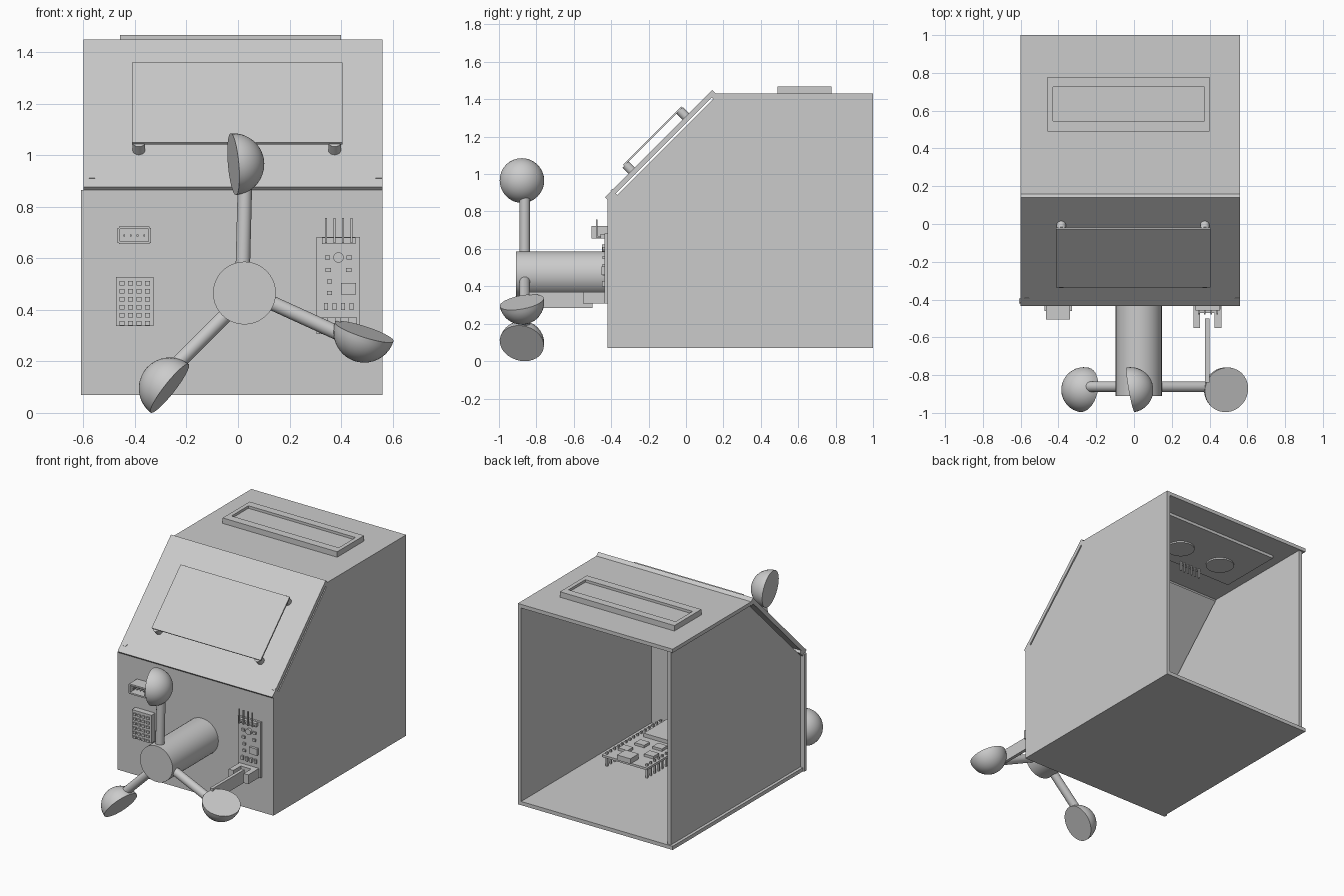
import bpy, bmesh, math
from mathutils import Vector

cube = bpy.data.objects.get("Cube")
if cube:
    bpy.data.objects.remove(cube, do_unlink=True)

GREY = (0.6, 0.6, 0.6, 1)
mat = bpy.data.materials.new("plain grey")
mat.use_nodes = True
mat.diffuse_color = GREY
mat.node_tree.nodes["Principled BSDF"].inputs["Base Color"].default_value = GREY


def finish(name, bm, smooth=False):
    bmesh.ops.recalc_face_normals(bm, faces=bm.faces[:])
    mesh = bpy.data.meshes.new(name)
    bm.to_mesh(mesh)
    bm.free()
    mesh.materials.append(mat)
    ob = bpy.data.objects.new(name, mesh)
    bpy.context.collection.objects.link(ob)
    if smooth:
        bpy.ops.object.select_all(action='DESELECT')
        ob.select_set(True)
        bpy.context.view_layer.objects.active = ob
        bpy.ops.object.shade_smooth_by_angle(angle=math.radians(35))
    return ob


def box(name, x, y, z):
    """Box from three (low, high) ranges."""
    bm = bmesh.new()
    bmesh.ops.create_cube(bm, size=1)
    for v in bm.verts:
        v.co = [(lo + hi) / 2 + c * (hi - lo) for c, (lo, hi) in zip(v.co, (x, y, z))]
    return finish(name, bm)


def prism(name, yz, x0, x1):
    """Side profile extruded across the width."""
    bm = bmesh.new()
    face = bm.faces.new([bm.verts.new((x0, y, z)) for y, z in yz])
    new = bmesh.ops.extrude_face_region(bm, geom=[face])["geom"]
    bmesh.ops.translate(bm, vec=(x1 - x0, 0, 0),
                        verts=[g for g in new if isinstance(g, bmesh.types.BMVert)])
    return finish(name, bm)


def rod(name, a, b, r, sides=32):
    a, b = Vector(a), Vector(b)
    bm = bmesh.new()
    bmesh.ops.create_cone(bm, cap_ends=True, segments=sides, radius1=r, radius2=r,
                          depth=(b - a).length)
    ob = finish(name, bm, sides > 8)
    ob.location = (a + b) / 2
    ob.rotation_euler = (b - a).to_track_quat('Z', 'Y').to_euler()
    return ob


def slope_box(name, x, along, offset):
    """Box lying on the slanted panel: ranges across, along and out from it."""
    ob = box(name, x, along, offset)
    ob.location = (0, -0.433, 0.877)
    ob.rotation_euler = (math.radians(45), 0, 0)
    return ob


# Housing, open at the back
XL, XR, WALL = -0.60, 0.56, 0.025
side = [(-0.395, 0.08), (0.99, 0.08), (0.99, 1.42), (0.15, 1.42), (0.15, 1.395), (-0.395, 0.85)]
prism("left_wall", [(-0.42, 0.07), (1, 0.07), (1, 1.43), (0.175, 1.43), (-0.42, 0.835)],
      XR - WALL, XR)
prism("right_wall", side, XL + 0.02, XL + 0.02 + WALL)
box("floor", (XL, XR), (-0.42, 1), (0.07, 0.07 + WALL))
box("roof", (XL, XR), (0.15, 1), (1.43 - WALL, 1.43))
box("front_wall", (XL - 0.01, XR), (-0.42, -0.395), (0.07, 0.865))
prism("front_wall_lip", [(-0.42, 0.86), (-0.395, 0.84), (-0.395, 0.875)], XL, XR)

# Slanted panel with a slit behind it
slope_box("slanted_panel", (XL, XR), (0, 0.81), (-0.028, 0))
slope_box("panel_lower_spacer", (XL, XR), (0, 0.055), (-0.046, -0.028))
slope_box("panel_upper_spacer", (XL, XR), (0.78, 0.81), (-0.046, -0.028))
for x in (-0.567, 0.546):
    slope_box("panel_tab", (x - 0.012, x + 0.012), (0.045, 0.06), (0, 0.004))

# Solar plate on four standoffs
slope_box("solar_plate", (-0.412, 0.405), (0.19, 0.63), (0.044, 0.054))
for x in (-0.385, 0.375):
    for s in (0.17, 0.58):
        ob = rod("plate_standoff", (x, s + 0.03, 0), (x, s + 0.03, 0.045), 0.024, 20)
        centre = Vector((0, s + 0.03, 0.022))
        c = math.sqrt(0.5)
        ob.location = (x, -0.433 + c * (centre.y - centre.z), 0.877 + c * (centre.y + centre.z))
        ob.rotation_euler = (math.radians(45), 0, 0)

# Roof display: frame bars around a sunken screen, board and discs underneath
box("display_frame_front", (-0.458, 0.4), (0.49, 0.545), (1.43, 1.467))
box("display_frame_back", (-0.458, 0.4), (0.725, 0.778), (1.43, 1.467))
box("display_frame_right", (-0.458, -0.43), (0.545, 0.725), (1.43, 1.467))
box("display_frame_left", (0.373, 0.4), (0.545, 0.725), (1.43, 1.467))
box("display_screen", (-0.43, 0.373), (0.545, 0.725), (1.43, 1.45))
box("display_board", (-0.47, 0.41), (0.38, 0.83), (1.385, 1.405))
for x in (0.07, -0.26):
    rod("display_disc", (x, 0.55, 1.375), (x, 0.55, 1.385), 0.09)
for i in range(6):
    x = -0.2 + i * 0.03
    box("display_pin", (x, x + 0.01), (0.41, 0.42), (1.32, 1.385))

# Spinning wind cups
hub = Vector((0.025, -0.862, 0.465))
rod("rotor_hub", (hub.x, -0.91, hub.z), (hub.x, -0.42, hub.z), 0.122, 40)
R = 0.12
for cx, cz in ((-0.018, 0.965), (0.49, 0.315), (-0.265, 0.095)):
    centre = Vector((cx, -0.878, cz))
    out = Vector((cx - hub.x, 0, cz - hub.z)).normalized()
    dome = Vector((out.z, 0.18, -out.x)).normalized()
    bm = bmesh.new()
    bmesh.ops.create_uvsphere(bm, u_segments=32, v_segments=20, radius=R)
    cut = bmesh.ops.bisect_plane(bm, geom=bm.verts[:] + bm.edges[:] + bm.faces[:],
                                 plane_co=(0, 0, 0), plane_no=(0, 0, 1), clear_inner=True)
    rim = [e for e in bm.edges if e.is_boundary]
    bmesh.ops.contextual_create(bm, geom=rim)
    cup = finish("wind_cup", bm, True)
    cup.location = centre
    cup.rotation_euler = dome.to_track_quat('Z', 'Y').to_euler()
    end = centre + dome * 0.04 - out * 0.07
    rod("cup_arm", hub + out * 0.08, (end.x, hub.y, end.z), 0.028, 24)

# Front socket: open shell with four contacts
SX, SZ, SY = (-0.462, -0.343), (0.66, 0.718), (-0.505, -0.42)
box("socket_base", SX, (-0.44, -0.42), SZ)
for z in SZ:
    box("socket_shell", SX, SY, (z - 0.005, z + 0.005))
for x in SX:
    box("socket_side", (x - 0.005, x + 0.005), SY, SZ)
for i in range(4):
    x = -0.442 + i * 0.026
    box("socket_contact", (x - 0.003, x + 0.003), (-0.49, -0.44), (0.685, 0.692))

# Vented sensor: block with a raised grid
box("vent_sensor", (-0.474, -0.327), (-0.46, -0.42), (0.338, 0.528))
for i in range(4):
    for j in range(6):
        x, z = -0.45 + i * 0.033, 0.347 + j * 0.031
        box("vent_slat", (x - 0.01, x + 0.01), (-0.468, -0.46), (z - 0.007, z + 0.009))

# Speed sensor board with header pins, small parts and a fork
box("sensor_board", (0.304, 0.474), (-0.435, -0.42), (0.307, 0.683))
box("pin_header", (0.325, 0.455), (-0.458, -0.435), (0.655, 0.68))
for x in (0.342, 0.375, 0.408, 0.44):
    box("header_pin", (x - 0.004, x + 0.004), (-0.48, -0.472), (0.66, 0.757))
    box("header_pin_foot", (x - 0.004, x + 0.004), (-0.48, -0.435), (0.66, 0.668))
    box("resistor", (x - 0.008, x + 0.008), (-0.448, -0.435), (0.4, 0.427))
for x, z in ((0.347, 0.603), (0.432, 0.603), (0.35, 0.555), (0.43, 0.555),
             (0.355, 0.51), (0.355, 0.465)):
    box("small_part", (x - 0.01, x + 0.01), (-0.446, -0.435), (z - 0.008, z + 0.008))
rod("trimmer", (0.39, -0.45, 0.603), (0.39, -0.435, 0.603), 0.02, 20)
box("sensor_chip", (0.4, 0.458), (-0.452, -0.435), (0.46, 0.505))
box("fork_base", (0.315, 0.462), (-0.47, -0.435), (0.307, 0.37))
for x in (0.315, 0.427):
    box("fork_prong", (x, x + 0.035), (-0.55, -0.47), (0.307, 0.37))
box("encoder_strip", (0.377, 0.399), (-0.84, -0.5), (0.283, 0.37))

# Controller board inside, standing on its pins
box("controller_board", (0.08, 0.42), (-0.33, 0.3), (0.16, 0.175))
box("controller_module", (0.14, 0.36), (-0.31, -0.06), (0.175, 0.2))
box("controller_port", (0.2, 0.3), (0.22, 0.31), (0.175, 0.21))
for x, y in ((0.18, 0.02), (0.3, 0.04), (0.16, 0.14), (0.34, 0.16)):
    box("controller_chip", (x - 0.035, x + 0.035), (y - 0.03, y + 0.03), (0.175, 0.192))
for x in (0.1, 0.4):
    for i in range(15):
        y = -0.3 + i * 0.041
        box("controller_pin", (x - 0.006, x + 0.006), (y - 0.006, y + 0.006), (0.095, 0.19))
